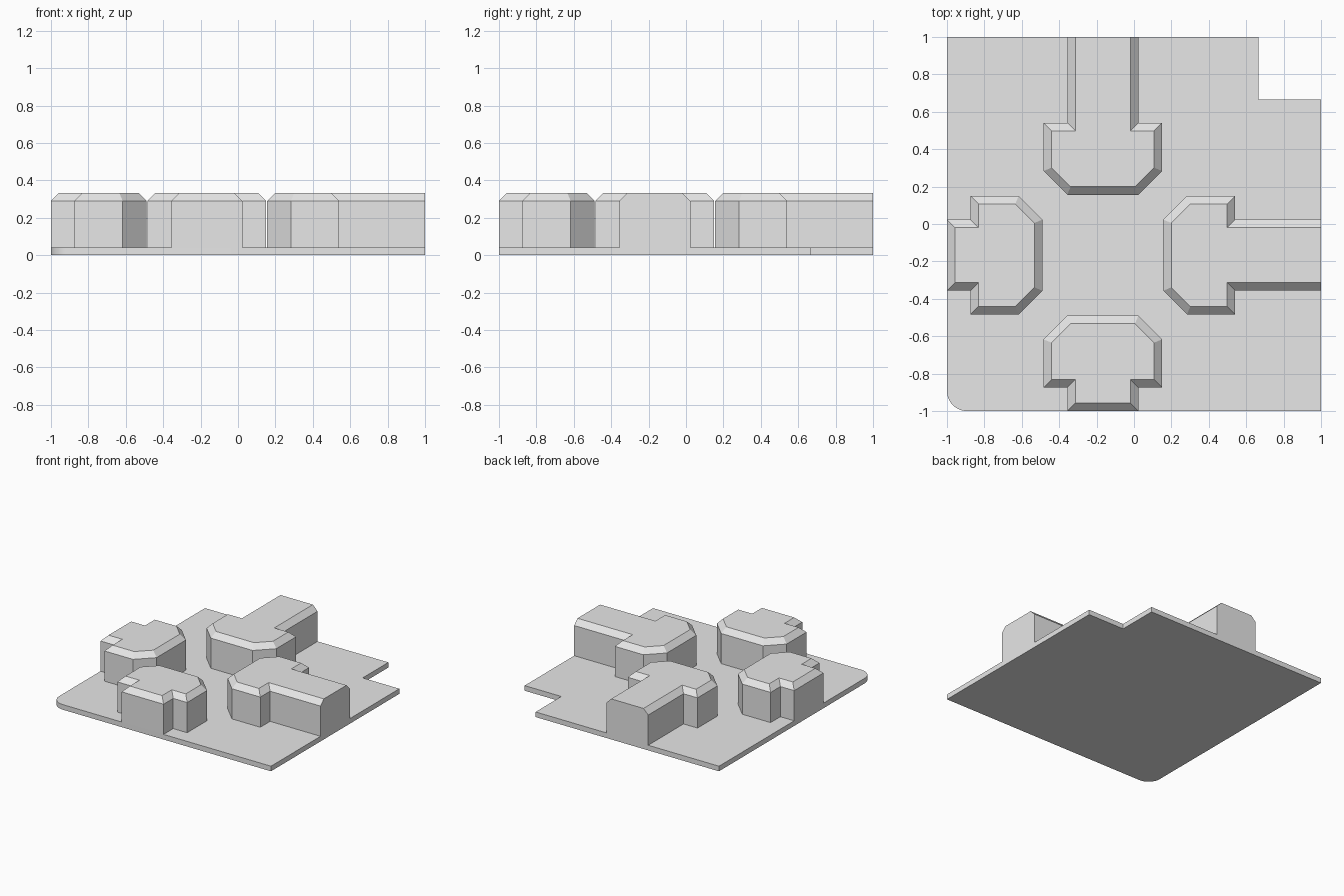
import bpy
import bmesh
import math
from mathutils import Matrix, Vector

cube = bpy.data.objects.get("Cube")
if cube:
    bpy.data.objects.remove(cube)

PLATE_TOP = 0.042
BLOCK_TOP = 0.333
CHAMFER = 0.043
CENTRE = Vector((-1 / 6, -1 / 6, 0))

# One plain grey for everything
grey = bpy.data.materials.new("light_grey")
grey.use_nodes = True
colour = (0.8, 0.8, 0.8, 1)
grey.diffuse_color = colour
grey.node_tree.nodes["Principled BSDF"].inputs["Base Color"].default_value = colour


def prism(outline, bottom, top):
    """Upright solid with the given outline."""
    bm = bmesh.new()
    face = bm.faces.new([bm.verts.new((x, y, bottom)) for x, y in outline])
    grown = bmesh.ops.extrude_face_region(bm, geom=[face])["geom"]
    verts = [v for v in grown if isinstance(v, bmesh.types.BMVert)]
    bmesh.ops.translate(bm, verts=verts, vec=(0, 0, top - bottom))
    bmesh.ops.recalc_face_normals(bm, faces=bm.faces)
    return bm


def finish(bm, name):
    mesh = bpy.data.meshes.new(name)
    bm.to_mesh(mesh)
    bm.free()
    mesh.materials.append(grey)
    obj = bpy.data.objects.new(name, mesh)
    bpy.context.collection.objects.link(obj)
    return obj


# Base plate with a notched corner and a rounded corner
notch = 2 / 3
plate = prism([(-1, -1), (1, -1), (1, notch), (notch, notch), (notch, 1), (-1, 1)],
              0, PLATE_TOP)
corner = [e for e in plate.edges
          if all(v.co.x < -0.99 and v.co.y < -0.99 for v in e.verts)]
bmesh.ops.bevel(plate, geom=corner, offset=0.107, segments=8, profile=0.5,
                affect='EDGES')
base = finish(plate, "base_plate")
for poly in base.data.polygons:
    poly.use_smooth = True
base.data.set_sharp_from_angle(angle=math.radians(30))


def block(name, angle, end, flat_end):
    """Clipped head with a stub running out to the plate edge, top chamfered."""
    half = [(0.19, 0.323), (0.317, 0.45), (0.317, 0.708), (0.19, 0.708), (0.19, end)]
    outline = half + [(-x, y) for x, y in reversed(half)]
    bm = prism(outline, PLATE_TOP, BLOCK_TOP)
    rim = [e for e in bm.edges
           if all(v.co.z > BLOCK_TOP - 0.001 for v in e.verts)
           and not (flat_end and all(v.co.y > end - 0.001 for v in e.verts))]
    bmesh.ops.bevel(bm, geom=rim, offset=CHAMFER, segments=1, affect='EDGES')
    bm.transform(Matrix.Translation(CENTRE) @ Matrix.Rotation(math.radians(angle), 4, 'Z'))
    return finish(bm, name)


# Four blocks around the crossing: two long and cut off flat, two short
LONG, SHORT = 1 - CENTRE.x, 1 + CENTRE.x
block("back_block", 0, LONG, True)
block("right_x_block", 270, LONG, True).name = "left_block"
block("front_block", 180, SHORT, False)
block("right_block", 90, SHORT, False)
